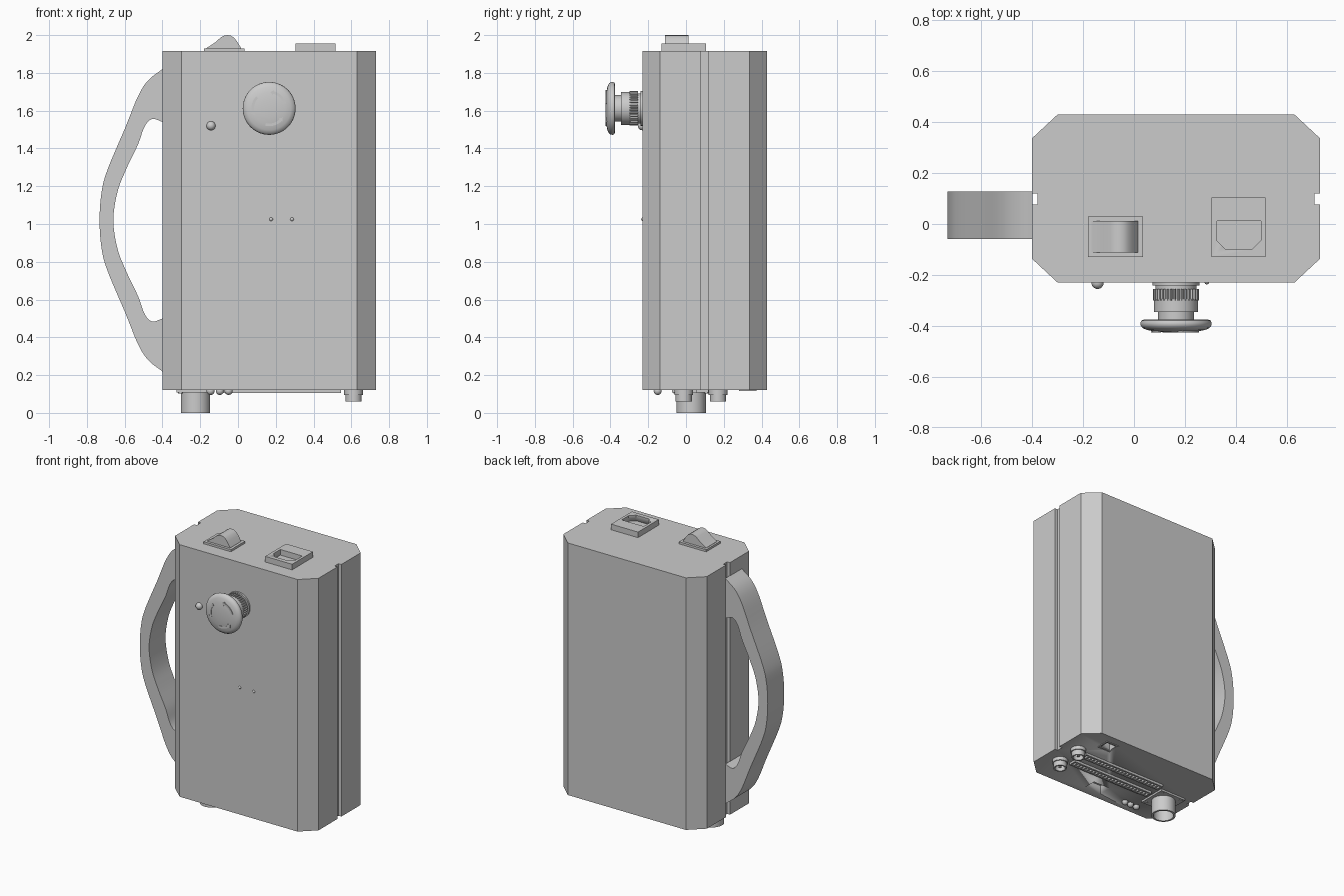
import bpy, bmesh
from math import sin, cos, pi, radians
from mathutils import Matrix, Vector

if "Cube" in bpy.data.objects:
    bpy.data.objects.remove(bpy.data.objects["Cube"])

BOT, TOP, FRONT = 0.12, 1.915, -0.23


def finish(name, bm, angle=30):
    bmesh.ops.recalc_face_normals(bm, faces=bm.faces)
    me = bpy.data.meshes.new(name)
    bm.to_mesh(me)
    bm.free()
    ob = bpy.data.objects.new(name, me)
    bpy.context.collection.objects.link(ob)
    bpy.ops.object.select_all(action='DESELECT')
    ob.select_set(True)
    bpy.context.view_layer.objects.active = ob
    bpy.ops.object.shade_smooth_by_angle(angle=radians(angle))
    return ob


def prism(name, pts, axis, lo, hi, angle=30):
    """Extrude a 2D outline: (x, y) along z, or (x, z) along y."""
    bm = bmesh.new()
    put = (lambda a, b, h: (a, b, h)) if axis == 'z' else (lambda a, b, h: (a, h, b))
    rings = [[bm.verts.new(put(a, b, h)) for a, b in pts] for h in (lo, hi)]
    n = len(pts)
    for r in rings:
        bm.faces.new(r)
    for i in range(n):
        j = (i + 1) % n
        bm.faces.new((rings[0][i], rings[0][j], rings[1][j], rings[1][i]))
    return finish(name, bm, angle)


def rect(x0, x1, y0, y1):
    return [(x0, y0), (x1, y0), (x1, y1), (x0, y1)]


def lathe(name, profile, loc, axis, steps=40):
    """Revolve (radius, distance) pairs; distance runs along -y or -z."""
    bm = bmesh.new()
    vs = [bm.verts.new((r, 0, h)) for r, h in profile]
    es = [bm.edges.new(p) for p in zip(vs, vs[1:])]
    bmesh.ops.spin(bm, geom=vs + es, cent=(0, 0, 0), axis=(0, 0, 1),
                   angle=2 * pi, steps=steps, use_duplicate=False)
    bmesh.ops.remove_doubles(bm, verts=bm.verts, dist=1e-5)
    rot = Matrix.Rotation(pi / 2 if axis == 'y' else pi, 4, 'X')
    bm.transform(Matrix.Translation(loc) @ rot)
    return finish(name, bm)


def ball(name, loc, r):
    bm = bmesh.new()
    bmesh.ops.create_uvsphere(bm, u_segments=24, v_segments=12, radius=r,
                              matrix=Matrix.Translation(loc))
    return finish(name, bm, 60)


def cut(ob, cutter):
    m = ob.modifiers.new("cut", 'BOOLEAN')
    m.operation, m.solver, m.object = 'DIFFERENCE', 'EXACT', cutter
    bpy.context.view_layer.objects.active = ob
    bpy.ops.object.modifier_apply(modifier=m.name)
    bpy.data.objects.remove(cutter)


def smooth_path(pts, n=6):
    """Catmull-Rom samples through the points."""
    p = [Vector(q) for q in pts]
    p = [2 * p[0] - p[1]] + p + [2 * p[-1] - p[-2]]
    out = []
    for a, b, c, d in zip(p, p[1:], p[2:], p[3:]):
        for k in range(n):
            t = k / n
            out.append(tuple(0.5 * (2 * b + (c - a) * t + (2 * a - 5 * b + 4 * c - d) * t * t
                                    + (3 * b - a - 3 * c + d) * t ** 3)))
    return out + [tuple(p[-2])]


# Chamfered case with a groove down each side
body = prism("case", [
    (-0.30, -0.23), (0.63, -0.23), (0.73, -0.137), (0.73, 0.077), (0.708, 0.077),
    (0.708, 0.12), (0.73, 0.12), (0.73, 0.337), (0.63, 0.43), (-0.30, 0.43),
    (-0.40, 0.337), (-0.40, 0.12), (-0.378, 0.12), (-0.378, 0.077),
    (-0.40, 0.077), (-0.40, -0.137)], 'z', BOT, TOP)

# Bowed carrying handle, mirrored about mid height
MID = 1.02


def mirrored(half):
    return half + [(x, 2 * MID - z) for x, z in reversed(half[:-1])]


outer = mirrored([(-0.398, 1.822), (-0.476, 1.76), (-0.53, 1.675), (-0.595, 1.515),
                  (-0.69, 1.29), (-0.722, 1.17), (-0.733, MID)])
inner = mirrored([(-0.398, 1.54), (-0.455, 1.556), (-0.495, 1.515), (-0.53, 1.42),
                  (-0.592, 1.29), (-0.638, 1.17), (-0.66, MID)])
prism("handle", smooth_path(outer) + smooth_path(inner)[::-1], 'y', -0.058, 0.127)

# Emergency stop button: collar, knurled ring, mushroom cap
BX, BZ = 0.165, 1.612
lathe("stop_collar", [(0, 0.22), (0.092, 0.22), (0.092, 0.242), (0.08, 0.242), (0.08, 0.26),
                      (0.08, 0.295), (0.087, 0.295), (0.087, 0.345), (0.07, 0.345),
                      (0.07, 0.378), (0, 0.378)], (BX, 0, BZ), 'y')
teeth = []
for i in range(36):
    for k, r in enumerate((0.084, 0.091, 0.091, 0.084)):
        a = 2 * pi * (i + k * 0.22) / 36
        teeth.append((BX + r * cos(a), BZ + r * sin(a)))
prism("stop_knurled_ring", teeth, 'y', -0.30, -0.255)
lathe("stop_cap", [(0, 0.375), (0.126, 0.375), (0.136, 0.379), (0.14, 0.388), (0.139, 0.398),
                   (0.132, 0.408), (0.115, 0.416), (0.085, 0.422), (0.045, 0.426), (0, 0.427)],
      (BX, 0, BZ), 'y', 56)
for i in range(3):  # raised turn arrows on the cap
    a0 = 2 * pi * i / 3 + 0.3
    arc = [(r, a0 + t * 0.1) for r, ts in ((0.094, range(11)), (0.08, range(10, -1, -1))) for t in ts]
    arc[11:11] = [(0.101, a0 + 1.0), (0.087, a0 + 1.2), (0.073, a0 + 1.0)]
    prism(f"stop_arrow_{i}", [(BX + r * cos(a), BZ + r * sin(a)) for r, a in arc],
          'y', -0.4255, -0.415)

# Front indicator lamp and two small pins
ball("indicator_lamp", (-0.143, -0.231, 1.52), 0.024)
for x in (0.175, 0.286):
    ball("front_pin", (x, FRONT + 0.003, 1.025), 0.01)

# Rocker switch on top
prism("switch_frame", rect(-0.18, 0.035, -0.13, 0.03), 'z', TOP - 0.01, 1.93)
prism("switch_rocker", [(-0.166, 1.925), (-0.166, 1.932), (-0.12, 1.962), (-0.092, 1.987),
                        (-0.074, 1.997), (-0.056, 2.0), (-0.038, 1.997), (-0.022, 1.987),
                        (-0.006, 1.968), (0.016, 1.932), (0.016, 1.925)], 'y', -0.112, 0.012)

# Power inlet on top with a chamfered recess
inlet = prism("power_inlet", rect(0.305, 0.517, -0.13, 0.105), 'z', TOP - 0.01, 1.955)
hole = [(0.325, 0.012), (0.325, -0.065), (0.36, -0.1), (0.463, -0.1), (0.498, -0.065), (0.498, 0.012)]
cut(inlet, prism("inlet_cutter", hole, 'z', 1.85, 2.0))

# Large round connector underneath, with square flange and corner screws
CX, CY = -0.225, 0.027
prism("main_flange", rect(CX - 0.1, CX + 0.1, CY - 0.1, CY + 0.1), 'z', 0.107, BOT + 0.005)
lathe("main_connector", [(0.078, -0.11), (0.078, 0), (0.065, 0), (0.065, -0.09), (0, -0.09)],
      (CX, CY, 0), 'z')
for sx in (-1, 1):
    for sy in (-1, 1):
        lathe("flange_screw", [(0.013, -0.11), (0.013, -0.103), (0, -0.103)],
              (CX + sx * 0.08, CY + sy * 0.08, 0), 'z', 16)

# Two small round connectors
for y in (-0.012, 0.17):
    lathe("small_connector", [(0.05, -0.125), (0.05, -0.096), (0.043, -0.096), (0.043, -0.06),
                              (0.033, -0.06), (0.033, -0.11), (0, -0.11)], (0.612, y, 0), 'z', 32)
    lathe("small_connector_key", [(0.01, -0.112), (0.01, -0.07), (0, -0.07)], (0.612, y, 0), 'z', 12)

# Two slotted terminal strips: rails plus evenly spaced ribs
for y in (0.03, 0.145):
    for s in (-1, 1):
        prism("terminal_rail", rect(-0.1, 0.545, y + s * 0.023 - 0.006, y + s * 0.023 + 0.006),
              'z', 0.104, BOT + 0.003)
    for i in range(25):
        x = -0.094 + i * 0.633 / 24
        prism("terminal_rib", rect(x - 0.006, x + 0.006, y - 0.023, y + 0.023),
              'z', 0.106, BOT + 0.003)

# Status lamps underneath
for x in (-0.05, -0.096, -0.145):
    ball("status_lamp", (x, -0.15, 0.116), 0.021)

# Two data ports recessed into the underside, one with a thin rim
rim = prism("data_port_rim", rect(0.44, 0.54, 0.28, 0.372), 'z', 0.116, BOT + 0.004)
cut(rim, prism("rim_cutter", rect(0.452, 0.528, 0.292, 0.36), 'z', 0.05, 0.2))
cut(body, prism("port_cutter", rect(0.452, 0.528, 0.292, 0.36), 'z', 0.05, 0.18))
cut(body, prism("port_cutter", rect(0.135, 0.265, -0.175, -0.085), 'z', 0.05, 0.18))
